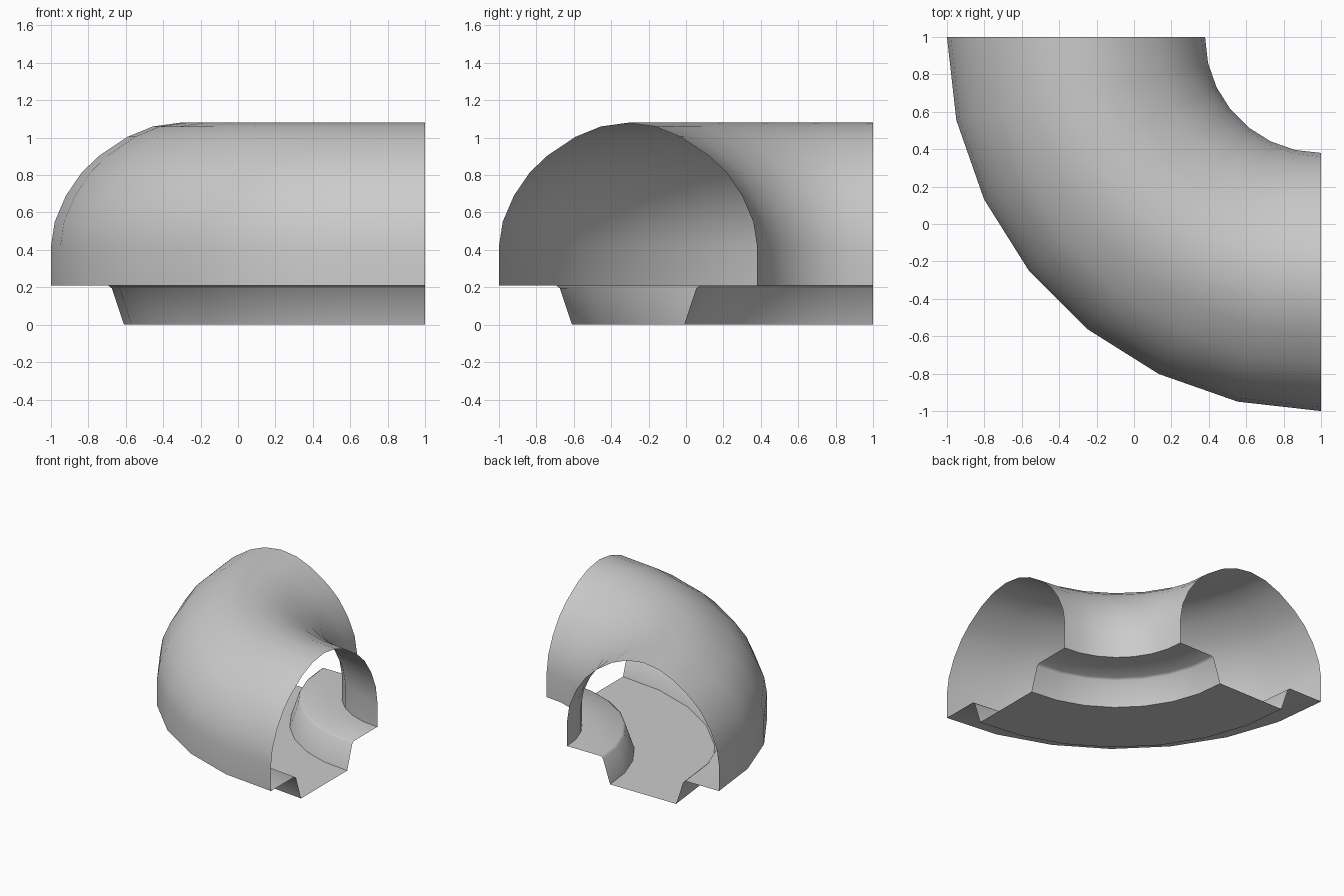
import bpy, bmesh, math
from mathutils import Vector

if "Cube" in bpy.data.objects:
    bpy.data.objects.remove(bpy.data.objects["Cube"])

PIVOT = Vector((1, 1, 0))   # centre of the 90 degree bend
MID = 1.31                  # radius of the tunnel centre line
STEPS = 7


def swept_part(name, profile):
    """Sweep an open (offset, z) profile a quarter turn around the pivot."""
    bm = bmesh.new()
    verts = [bm.verts.new((PIVOT.x - MID - o, PIVOT.y, z)) for o, z in profile]
    edges = [bm.edges.new(pair) for pair in zip(verts, verts[1:])]
    bmesh.ops.spin(bm, geom=verts + edges, cent=PIVOT, axis=(0, 0, 1),
                   angle=math.pi / 2, steps=STEPS)
    bmesh.ops.remove_doubles(bm, verts=bm.verts, dist=1e-4)
    # point every face away from the tunnel's centre line
    bm.normal_update()
    for f in bm.faces:
        c = f.calc_center_median()
        radial = Vector((c.x - 1, c.y - 1, 0)).normalized() * MID
        core = PIVOT + radial + Vector((0, 0, 0.45))
        if f.normal.dot(c - core) < 0:
            f.normal_flip()
    mesh = bpy.data.meshes.new(name)
    bm.to_mesh(mesh)
    bm.free()
    ob = bpy.data.objects.new(name, mesh)
    bpy.context.collection.objects.link(ob)
    bpy.ops.object.select_all(action='DESELECT')
    ob.select_set(True)
    bpy.context.view_layer.objects.active = ob
    bpy.ops.object.shade_smooth_by_angle(angle=math.radians(40))
    return ob


def mirrored(half, centre=()):
    """Complete a half profile by mirroring it across the centre line."""
    return half + list(centre) + [(-o, z) for o, z in reversed(half)]


# arched wall and roof
swept_part("tunnel_arch", mirrored(
    [(0.69, 0.21), (0.69, 0.42), (0.67, 0.55), (0.61, 0.69), (0.525, 0.815),
     (0.43, 0.905), (0.28, 1.005), (0.145, 1.06)], [(0, 1.08)]))

# ledges and sunken channel floor
swept_part("channel_floor", mirrored(
    [(0.69, 0.21), (0.385, 0.21), (0.365, 0.195), (0.30, 0.0)]))
